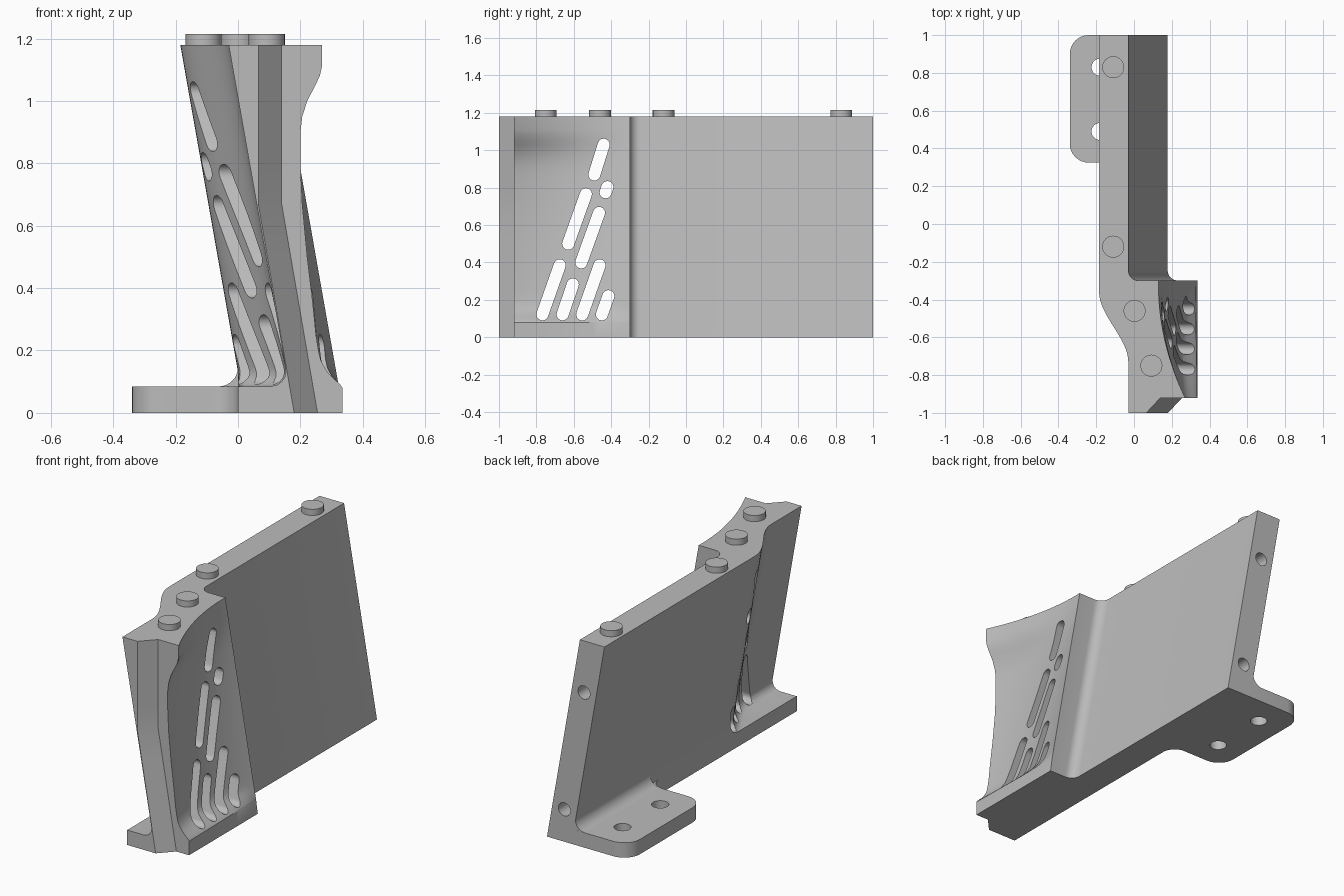
import bpy, bmesh, math
from mathutils import Vector, Matrix

if "Cube" in bpy.data.objects:
    bpy.data.objects.remove(bpy.data.objects["Cube"])

H, SLAB, LEAN, R = 1.18, 0.085, 0.1763, 0.06
grey = bpy.data.materials.new("grey")
grey.diffuse_color = (0.5, 0.5, 0.5, 1)
grey.use_nodes = True
grey.node_tree.nodes["Principled BSDF"].inputs["Base Color"].default_value = grey.diffuse_color


def add_object(name, bm):
    bmesh.ops.recalc_face_normals(bm, faces=bm.faces)
    me = bpy.data.meshes.new(name)
    bm.to_mesh(me)
    bm.free()
    me.materials.append(grey)
    ob = bpy.data.objects.new(name, me)
    bpy.context.collection.objects.link(ob)
    return ob


def loft(rings, bm=None):
    """Skin a stack of equal-length closed loops and cap the ends."""
    bm = bm or bmesh.new()
    vs = [[bm.verts.new(p) for p in r] for r in rings]
    n = len(vs[0])
    for a, b in zip(vs, vs[1:]):
        for i in range(n):
            j = (i + 1) % n
            bm.faces.new((a[i], a[j], b[j], b[i]))
    bm.faces.new(vs[0][::-1])
    bm.faces.new(vs[-1])
    return bm


def cylinder(bm, p, axis, r, length, sides=32):
    rot = Vector((0, 0, 1)).rotation_difference(Vector(axis)).to_matrix().to_4x4()
    bmesh.ops.create_cone(bm, cap_ends=True, segments=sides, radius1=r, radius2=r,
                          depth=length, matrix=Matrix.Translation(p) @ rot)


def arc(cx, cy, r, a0, a1, n=8):
    return [(cx + r * math.cos(math.radians(a0 + (a1 - a0) * i / n)),
             cy + r * math.sin(math.radians(a0 + (a1 - a0) * i / n))) for i in range(n + 1)]


def smooth(ob):
    bpy.ops.object.select_all(action='DESELECT')
    ob.select_set(True)
    bpy.context.view_layer.objects.active = ob
    bpy.ops.object.shade_smooth_by_angle(angle=math.radians(28))


def cut(ob, cutter):
    cutter.hide_render = True
    m = ob.modifiers.new("cut", 'BOOLEAN')
    m.operation, m.object, m.solver = 'DIFFERENCE', cutter, 'EXACT'
    bpy.context.view_layer.update()
    dg = bpy.context.evaluated_depsgraph_get()
    me = bpy.data.meshes.new_from_object(ob.evaluated_get(dg))
    ob.modifiers.clear()
    ob.data = me
    bpy.data.objects.remove(cutter)


def interp(table, z):
    for (z0, a), (z1, b) in zip(table, table[1:]):
        if z <= z1:
            return a + (b - a) * (z - z0) / (z1 - z0)
    return table[-1][1]


# Leaning body: outline at the top, sheared down to the base
POCKET_EDGE = [(0, .335), (.08, .335), (.09, .328), (.1, .318), (.115, .302), (.13, .288),
               (.145, .278), (.17, .265), (.2, .258), (.25, .25), (.35, .24), (.5, .222),
               (.67, .206), (.8, .2), (.9, .2), (.95, .206), (1.0, .222), (1.05, .248),
               (1.08, .262), (1.11, .269), (H, .27)]
S_TOP, S_BOT = -0.36, -0.73


def outline(z, slab=False):
    s = LEAN * (H - z)
    left = [(-.185, 1), (-.185, -.3)]
    for i in range(17):
        t = i / 16
        left.append((-.185 + .155 * (t * t * (3 - 2 * t)), S_TOP + (S_BOT - S_TOP) * t))
    left.append((-.03, -1))
    d = z - SLAB
    fil = R - math.sqrt(R * R - (R - d) ** 2) if 0 <= d < R else 0
    pts = []
    for x, y in left:
        w = x + s
        pts.append((0.0 if slab else max(w - fil, min(w, 0)), y))
    # front face, chamfer and rib
    f = max(.065 + .1716 * max(0, .67 - z), -.03 + s + .002)
    edge = interp(POCKET_EDGE, z)
    pts += [(f, -1), (f + .075, -.92)]
    # hollow pocket wall
    corner = min(.13 + s, .335)
    sag = .038 * min(1, max(0, (z - .08) / .07))
    for i in range(17):
        t = i / 16
        pts.append((edge + (corner - edge) * t - sag * 4 * t * (1 - t), -.92 + .62 * t))
    # concave blend into the broad plate
    pts += [(x + s, y) for x, y in arc(.025, -.245, .055, 270, 180)]
    pts.append((-.03 + s, 1))
    return [(x, y, z) for x, y in pts]


levels = [.0851, .09, .1, .115, .13, .145, .17, .2, .25, .35, .5, .67, .8, .86, .9, .925,
          .95, .975, 1.0, 1.025, 1.05, 1.08, 1.11, H]
rings = [outline(0, True), outline(.08, True), outline(SLAB, True)]
body = add_object("bracket_body", loft(rings + [outline(z) for z in levels]))

# Slanted slots through the pocket wall: (top y, top z, bottom y, bottom z)
SLOTS = [(-.44, 1.03, -.49, .87), (-.42, .803, -.43, .775), (-.535, .765, -.63, .5),
         (-.465, .665, -.56, .4), (-.675, .385, -.768, .122), (-.605, .283, -.66, .122),
         (-.462, .385, -.555, .122), (-.415, .22, -.45, .122)]
bm = bmesh.new()
for y0, z0, y1, z1 in SLOTS:
    a = math.degrees(math.atan2(z0 - z1, y0 - y1))
    loop = arc(y0, z0, .032, a - 90, a + 90, 10) + arc(y1, z1, .032, a + 90, a + 270, 10)
    loft([[(x, y, z) for y, z in loop] for x in (-.6, .7)], bm)
# Two bolt holes in the back end
for z in (.885, .185):
    cylinder(bm, (-.1075 + LEAN * (H - z), 1, z), (0, 1, 0), .038, .3)
cut(body, add_object("body_cutter", bm))
smooth(body)

# Mounting flange with rounded corners and two bolt holes
plan = ([(.02, 1)] + arc(-.24, .9, .1, 90, 180) + arc(-.24, .425, .1, 180, 270)
        + arc(-.08, .245, .08, 90, 0) + [(.02, .245)])
flange = add_object("mounting_flange", loft([[(x, y, z) for x, y in plan] for z in (0, SLAB)]))
bm = bmesh.new()
for y in (.83, .49):
    cylinder(bm, (-.18, y, .04), (0, 0, 1), .045, .3)
cut(flange, add_object("flange_cutter", bm))
smooth(flange)

# Fillet between flange and leaning plate
prof = [(.02, .07)] + [(x, z) for x, z in arc(-.062, SLAB + .062, .062, 270, 360)] + [(.02, .147)]
fillet = add_object("flange_fillet", loft([[(x, y, z) for x, z in prof] for y in (.325, .9995)]))
smooth(fillet)

# Locating pegs on the top
for i, (x, y) in enumerate([(-.11, .83), (-.11, -.12), (.003, -.46), (.092, -.75)]):
    bm = bmesh.new()
    cylinder(bm, (x, y, H + .0125), (0, 0, 1), .058, .045, 40)
    smooth(add_object(f"top_peg_{i + 1}", bm))
